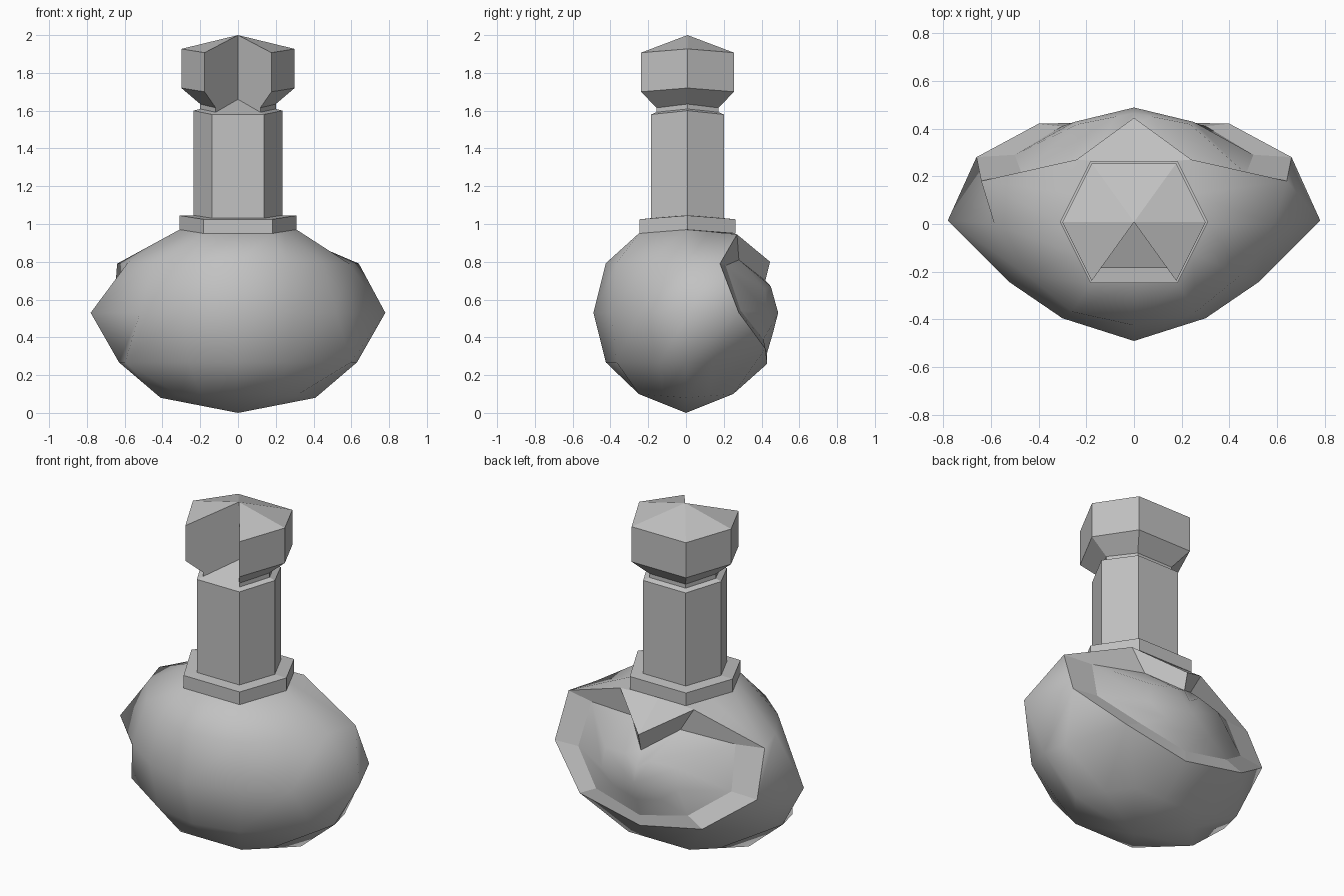
import bpy, bmesh
from math import sin, cos, radians, sqrt
from mathutils import Vector

cube = bpy.data.objects.get("Cube")
if cube:
    bpy.data.objects.remove(cube)

grey = bpy.data.materials.new("plain grey")
grey.use_nodes = True
GREY = (0.54, 0.54, 0.54, 1)
grey.diffuse_color = GREY
grey.node_tree.nodes["Principled BSDF"].inputs["Base Color"].default_value = GREY


def finish(bm, name):
    bmesh.ops.recalc_face_normals(bm, faces=bm.faces[:])
    mesh = bpy.data.meshes.new(name)
    bm.to_mesh(mesh)
    bm.free()
    mesh.materials.append(grey)
    obj = bpy.data.objects.new(name, mesh)
    bpy.context.collection.objects.link(obj)
    return obj


def mirrored(p):
    return Vector((-p[0], p[1], p[2]))


# Bulb: an ellipsoid with hexagonal ends, side tips pulled out and a pocket in the back
MID, WIDE, DEEP, TALL = 0.53, 0.6, 0.49, 0.525
# End rings: side corner x and z, front corner x and z
ENDS = {60: (0.31, 0.97, 0.18, 0.95), -60: (0.41, 0.08, 0.2, 0.1)}
TIPS = {0: (0.78, 0.015), 30: (0.585, 0), -30: (0.63, 0)}
POCKET = {(0, 60), (0, 90), (0, 120), (30, 60), (30, 120)}
# Pocket lip on one side, from top middle to bottom middle: grid key, lip point, floor point
LIP = [
    ((30, 90), (0, 0.445, 0.8), (0, 0.42, 0.70)),
    ((60, 60), (0.24, 0.27, 0.945), (0.16, 0.28, 0.81)),
    ((30, 30), (0.64, 0.18, 0.79), (0.47, 0.21, 0.78)),
    ((0, 30), (0.66, 0.28, 0.53), (0.5, 0.29, 0.54)),
    ((-30, 60), (0.4, 0.42, 0.34), (0.3, 0.41, 0.39)),
    ((-30, 90), (0, 0.43, 0.26), (0, 0.43, 0.32)),
]
ring = LIP + [((k[0], 180 - k[1]), mirrored(a), mirrored(b)) for k, a, b in LIP[-2:0:-1]]
moved = {k: a for k, a, b in ring}


def end_point(lat, lon):
    side_x, side_z, front_x, front_z = ENDS[lat]
    if lon % 60:
        return (end_point(lat, lon - 30) + end_point(lat, lon + 30)) / 2
    sx = 1 if cos(radians(lon)) > 0 else -1
    if lon % 180 == 0:
        return Vector((sx * side_x, 0, side_z))
    return Vector((sx * front_x, 0.25 if sin(radians(lon)) > 0 else -0.25, front_z))


def bulb_point(lat, lon):
    if (lat, lon) in moved:
        return moved[lat, lon]
    if lat in ENDS:
        return end_point(lat, lon)
    c, z = cos(radians(lat)), MID + TALL * sin(radians(lat))
    cx, sy = cos(radians(lon)), sin(radians(lon))
    if lon % 180 == 0:
        x, y = TIPS[lat]
        return (x * cx, y, z)
    if lat == -30 and abs(cx) > 0.8:
        return (0.69 * cx, 0.28 * sy, z)
    flat = 0.93 if lat == 0 and 0.1 < abs(cx) < 0.8 else 1
    return (WIDE * c * cx, DEEP * c * sy * flat, z)


bm = bmesh.new()
grid = {(lat, lon): bm.verts.new(bulb_point(lat, lon))
        for lat in range(-60, 61, 30) for lon in range(0, 360, 30)
        if (lat, lon) not in POCKET}
poles = {lat: bm.verts.new((0, 0, z)) for lat, z in ((-60, 0.0), (60, 0.97))}
smooth = []
for lon in range(0, 360, 30):
    nxt = (lon + 30) % 360
    for lat in range(-60, 60, 30):
        keys = [(lat, lon), (lat, nxt), (lat + 30, nxt), (lat + 30, lon)]
        keys = [k for k in keys if k in grid]
        if len(keys) >= 3:
            face = bm.faces.new([grid[k] for k in keys])
            if (30, 90) not in keys:
                smooth.append(face)
    for lat, pole in poles.items():
        smooth.append(bm.faces.new((grid[lat, lon], grid[lat, nxt], pole)))

# Pocket walls and bulging floor
centre = bm.verts.new((0, 0.488, MID))
outer = [grid[k] for k, a, b in ring]
inner = [bm.verts.new(b) for k, a, b in ring]
middle = []
for v in inner:
    p = (v.co + centre.co) / 2
    p.y = 0.96 * DEEP * sqrt(1 - (p.x / WIDE) ** 2 - ((p.z - MID) / TALL) ** 2)
    middle.append(bm.verts.new(p))
for i in range(len(ring)):
    j = (i + 1) % len(ring)
    bm.faces.new((outer[i], outer[j], inner[j], inner[i]))
    smooth.append(bm.faces.new((inner[i], inner[j], middle[j], middle[i])))
    smooth.append(bm.faces.new((middle[i], middle[j], centre)))
for face in smooth:
    face.smooth = True
for edge in bm.edges:
    edge.smooth = all(f.smooth for f in edge.link_faces)
finish(bm, "bulb")


# Six-sided parts: stacked hexagon rings, with an optional missing front sector
def hexagon(bm, r, z):
    front, depth, low = 0.59 * r, 0.82 * r, z - 0.02
    pts = [(front, -depth, low), (r, 0, z), (front, depth, low),
           (-front, depth, low), (-r, 0, z), (-front, -depth, low)]
    return [bm.verts.new((x, y + 0.008, h)) for x, y, h in pts]


def stack(name, profile, low, high, open_front=False):
    bm = bmesh.new()
    rings = [hexagon(bm, r, z) for r, z in profile]
    bottom = bm.verts.new((0, 0.008, low))
    top = bm.verts.new((0, 0.008, high))
    for i in range(5 if open_front else 6):
        j = (i + 1) % 6
        for a, b in zip(rings, rings[1:]):
            bm.faces.new((a[i], a[j], b[j], b[i]))
        bm.faces.new((rings[0][j], rings[0][i], bottom))
        bm.faces.new((rings[-1][i], rings[-1][j], top))
    if open_front:
        for i in (0, 5):
            bm.faces.new([bottom] + [r[i] for r in rings] + [top])
    return finish(bm, name)


stack("collar", [(0.31, 0.97), (0.31, 1.045)], 0.96, 1.05)
stack("neck", [(0.235, 1.03), (0.235, 1.6)], 1.03, 1.66)
stack("crown", [(0.2, 1.59), (0.2, 1.635), (0.3, 1.72), (0.3, 1.927)],
      1.59, 2.0, open_front=True)
